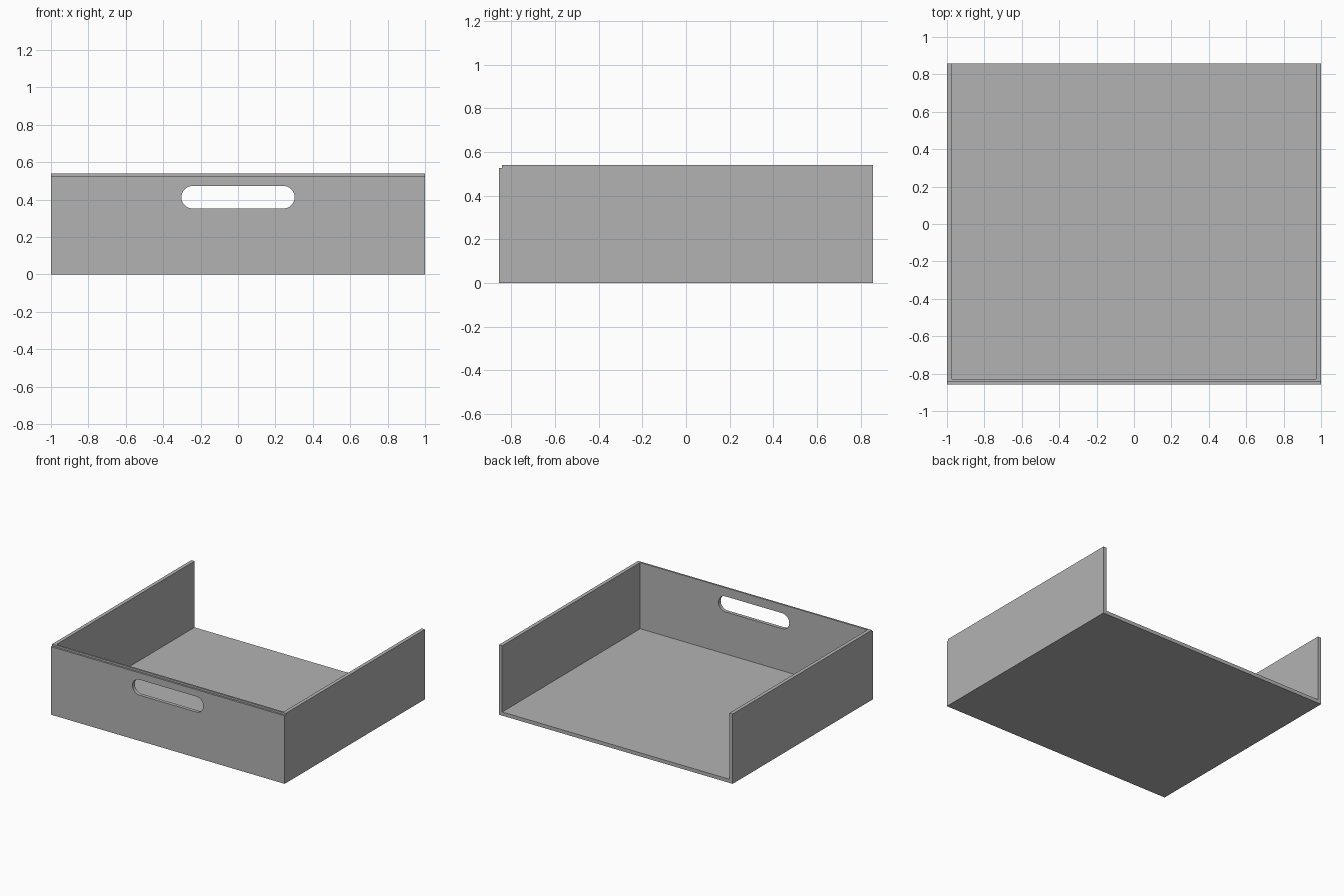
import bpy, bmesh, math

cube = bpy.data.objects.get("Cube")
if cube:
    bpy.data.objects.remove(cube, do_unlink=True)

HALF_W, HALF_D, HEIGHT, WALL = 1.0, 0.857, 0.54, 0.028
STEP = WALL / 2
INNER_Y = WALL - HALF_D

grey = bpy.data.materials.new("grey board")
grey.use_nodes = True
colour = (0.45, 0.45, 0.45, 1)
grey.diffuse_color = colour
grey.node_tree.nodes["Principled BSDF"].inputs["Base Color"].default_value = colour


def extrude(name, points, offset):
    """Make a solid by sweeping a closed outline along an offset."""
    bm = bmesh.new()
    face = bm.faces.new([bm.verts.new(p) for p in points])
    swept = bmesh.ops.extrude_face_region(bm, geom=[face])["geom"]
    bmesh.ops.translate(bm, vec=offset,
                        verts=[v for v in swept if isinstance(v, bmesh.types.BMVert)])
    bmesh.ops.recalc_face_normals(bm, faces=bm.faces)
    mesh = bpy.data.meshes.new(name)
    bm.to_mesh(mesh)
    bm.free()
    mesh.materials.append(grey)
    obj = bpy.data.objects.new(name, mesh)
    bpy.context.collection.objects.link(obj)
    return obj


def panel(name, x0, x1, y0, y1, height):
    corners = [(x0, y0, 0), (x1, y0, 0), (x1, y1, 0), (x0, y1, 0)]
    return extrude(name, corners, (0, 0, height))


# Floor and the two side walls, open at the back
panel("floor", WALL - HALF_W, HALF_W - WALL, INNER_Y, HALF_D, WALL)
panel("left_wall", HALF_W - WALL, HALF_W, INNER_Y, HALF_D, HEIGHT)
panel("right_wall", -HALF_W, WALL - HALF_W, INNER_Y, HALF_D, HEIGHT)

# Front wall with a rebate along its outer top edge
profile = [(-HALF_D, 0), (INNER_Y, 0), (INNER_Y, HEIGHT),
           (STEP - HALF_D, HEIGHT), (STEP - HALF_D, HEIGHT - STEP),
           (-HALF_D, HEIGHT - STEP)]
front = extrude("front_wall", [(-HALF_W, y, z) for y, z in profile],
                (2 * HALF_W, 0, 0))

# Rounded hand slot cut through the front wall
RADIUS, REACH, SLOT_Z, SEGMENTS = 0.06, 0.243, 0.413, 16
outline = []
for side in (1, -1):
    for i in range(SEGMENTS + 1):
        a = math.pi * (i / SEGMENTS - 0.5)
        outline.append((side * (REACH + RADIUS * math.cos(a)), -1,
                        SLOT_Z + side * RADIUS * math.sin(a)))
cutter = extrude("slot_cutter", outline, (0, 0.4, 0))
cutter.hide_render = True
cutter.hide_viewport = True
cutter.display_type = "WIRE"
cut = front.modifiers.new("hand slot", "BOOLEAN")
cut.operation = "DIFFERENCE"
cut.solver = "EXACT"
cut.object = cutter
